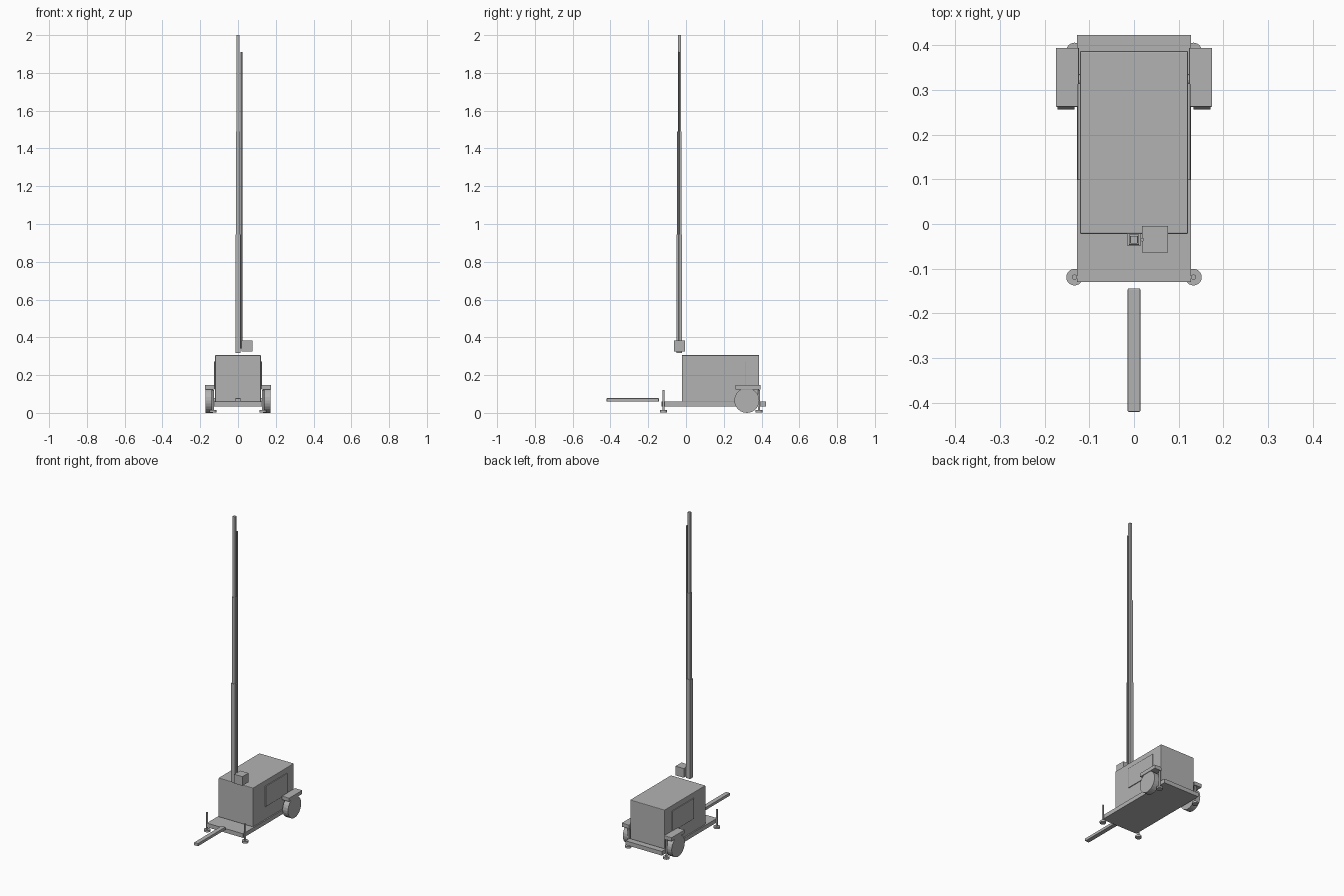
import bpy
import math

if "Cube" in bpy.data.objects:
    bpy.data.objects.remove(bpy.data.objects["Cube"])

grey = bpy.data.materials.new("plain grey")
grey.diffuse_color = (0.45, 0.45, 0.45, 1.0)
grey.use_nodes = True
grey.node_tree.nodes["Principled BSDF"].inputs["Base Color"].default_value = grey.diffuse_color


def box(name, x, y, z, bevel=0.0):
    """Box from (min, max) ranges, with optional softened edges."""
    bpy.ops.mesh.primitive_cube_add(
        size=1, location=[(a + b) / 2 for a, b in (x, y, z)])
    ob = bpy.context.object
    ob.name = name
    ob.scale = [b - a for a, b in (x, y, z)]
    bpy.ops.object.transform_apply(location=False, rotation=False, scale=True)
    ob.data.materials.append(grey)
    if bevel:
        mod = ob.modifiers.new("soft edges", 'BEVEL')
        mod.width = bevel
        mod.segments = 2
    return ob


def cylinder(name, centre, radius, depth, axis='Z', sides=24):
    rot = (0, math.pi / 2, 0) if axis == 'X' else (0, 0, 0)
    bpy.ops.mesh.primitive_cylinder_add(
        vertices=sides, radius=radius, depth=depth, location=centre, rotation=rot)
    ob = bpy.context.object
    ob.name = name
    ob.data.materials.append(grey)
    return ob


def span(side, a, b):
    """Mirror an x range to the given side."""
    return tuple(sorted((side * a, side * b)))


# Trailer deck, housing and towing bar
box("deck", (-0.127, 0.127), (-0.13, 0.423), (0.033, 0.059))
box("housing", (-0.121, 0.121), (-0.022, 0.387), (0.059, 0.306), 0.003)
box("drawbar", (-0.014, 0.014), (-0.42, -0.144), (0.06, 0.078), 0.002)

# Telescopic mast: three nested sections
for name, half, low, high in (("mast_lower", 0.0145, 0.318, 0.945),
                              ("mast_middle", 0.0115, 0.93, 1.49),
                              ("mast_upper", 0.0085, 1.475, 2.0)):
    box(name, (-half, half), (-0.035 - half, -0.035 + half), (low, high), 0.001)

# Cable beside the mast and its control box
cylinder("cable", (0.0185, -0.035, 1.125), 0.004, 1.57, sides=12)
bpy.ops.object.shade_smooth_by_angle()
box("control_box", (0.018, 0.076), (-0.064, -0.004), (0.324, 0.382))

for s, label in ((-1, "left"), (1, "right")):
    # Side door panel
    box(label + "_door", span(s, 0.119, 0.126), (0.098, 0.314), (0.142, 0.272), 0.001)

    # Wheel, stub axle and mudguard
    cylinder(label + "_wheel", (s * 0.152, 0.322, 0.066), 0.066, 0.038, 'X')
    cylinder(label + "_axle", (s * 0.13, 0.322, 0.066), 0.012, 0.03, 'X', 12)
    box(label + "_mudguard", span(s, 0.123, 0.175), (0.262, 0.394),
        (0.124, 0.148), 0.002)

    # Stabiliser legs with round feet at each corner
    for y, end in ((-0.119, "front"), (0.387, "rear")):
        cylinder(f"{label}_{end}_leg", (s * 0.133, y, 0.066), 0.006, 0.11, sides=16)
        bpy.ops.object.shade_smooth_by_angle()
        cylinder(f"{label}_{end}_foot", (s * 0.133, y, 0.009), 0.0185, 0.012)
        bpy.ops.object.shade_smooth_by_angle()
